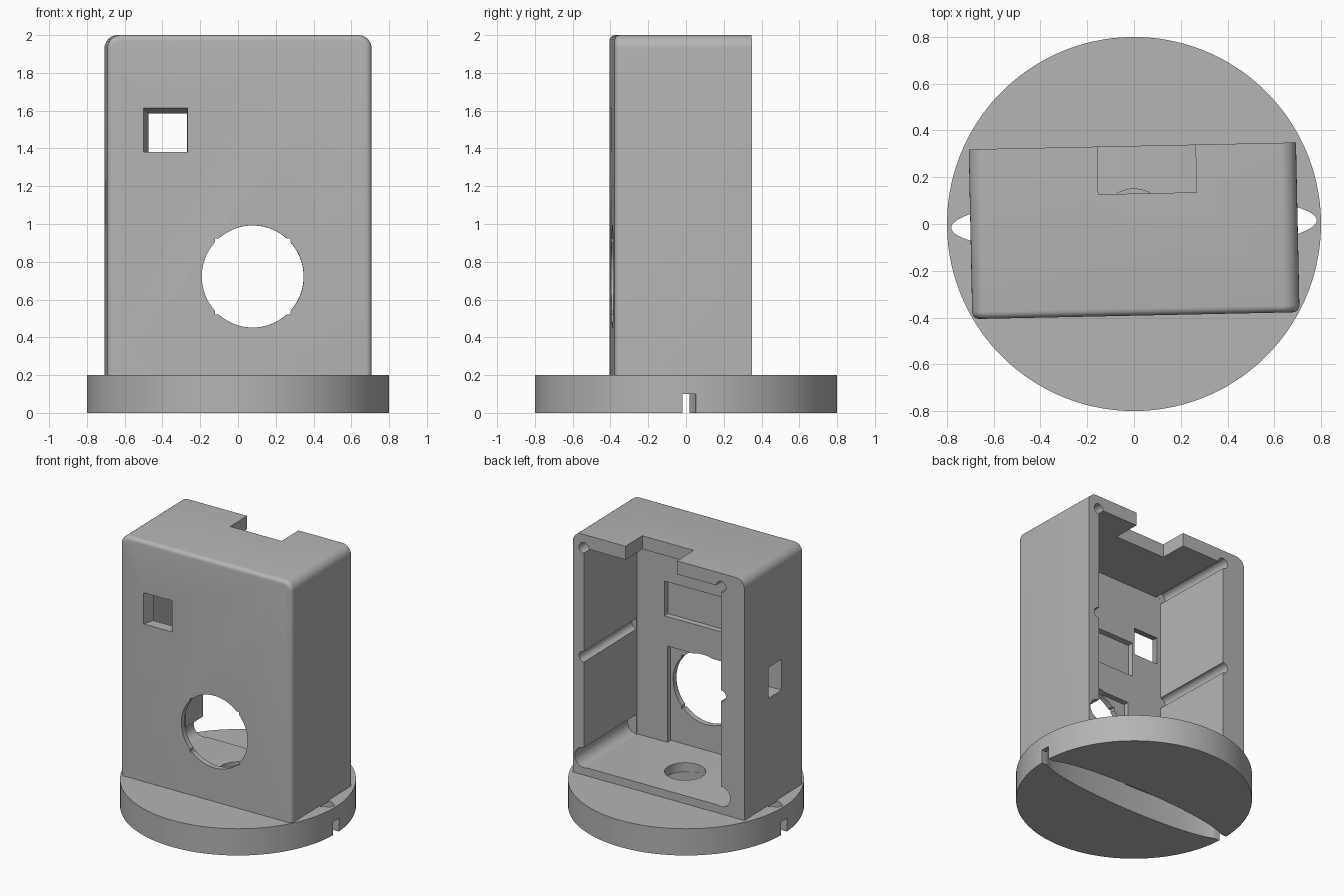
import bpy, bmesh, math
from mathutils import Matrix

if "Cube" in bpy.data.objects:
    bpy.data.objects.remove(bpy.data.objects["Cube"], do_unlink=True)

TURN = math.radians(1.2)      # the housing sits slightly turned on its base

grey = bpy.data.materials.new("plain grey")
grey.use_nodes = True
grey.diffuse_color = (0.46, 0.46, 0.46, 1)
grey.node_tree.nodes["Principled BSDF"].inputs["Base Color"].default_value = grey.diffuse_color


def to_object(bm, name):
    bmesh.ops.recalc_face_normals(bm, faces=bm.faces)
    mesh = bpy.data.meshes.new(name)
    bm.to_mesh(mesh)
    bm.free()
    mesh.materials.append(grey)
    ob = bpy.data.objects.new(name, mesh)
    bpy.context.collection.objects.link(ob)
    return ob


def block_bm(x, y, z):
    """Box between (low, high) pairs."""
    bm = bmesh.new()
    bmesh.ops.create_cube(bm, size=1)
    for v in bm.verts:
        v.co = [lo + (hi - lo) * (c + 0.5) for c, (lo, hi) in zip(v.co, (x, y, z))]
    return bm


def block(name, x, y, z):
    return to_object(block_bm(x, y, z), name)


def cylinder(name, centre, rx, ry, depth, along_y=False, sides=64):
    bm = bmesh.new()
    bmesh.ops.create_cone(bm, cap_ends=True, segments=sides, radius1=1, radius2=1, depth=depth)
    m = Matrix.Translation(centre)
    if along_y:
        m = m @ Matrix.Rotation(math.pi / 2, 4, 'X')
    bmesh.ops.transform(bm, matrix=m @ Matrix.Diagonal((rx, ry, 1, 1)), verts=bm.verts)
    return to_object(bm, name)


def cut(target, cutter):
    mod = target.modifiers.new("cut", 'BOOLEAN')
    mod.operation, mod.solver, mod.object = 'DIFFERENCE', 'EXACT', cutter
    bpy.context.view_layer.objects.active = target
    bpy.ops.object.modifier_apply(modifier=mod.name)
    bpy.data.objects.remove(cutter, do_unlink=True)


# Housing shell: rounded top corners, small round along the front edges
BACK, FRONT, INNER = 0.334, -0.392, -0.311
bm = block_bm((-0.7, 0.7), (FRONT, BACK), (0.19, 2.0))
corners = [e for e in bm.edges if all(v.co.z > 1.9 for v in e.verts)
           and abs(e.verts[0].co.x - e.verts[1].co.x) < 0.01]
bmesh.ops.bevel(bm, geom=corners, offset=0.07, segments=8, profile=0.5, affect='EDGES')
rim = [e for e in bm.edges if all(v.co.y < FRONT + 0.01 for v in e.verts)
       and max(v.co.z for v in e.verts) > 0.3]
bmesh.ops.bevel(bm, geom=rim, offset=0.03, segments=5, profile=0.5, affect='EDGES')
housing = to_object(bm, "housing")

# Interior, open at the back
LEFT, RIGHT, FLOOR, CEIL = 0.61, -0.51, 0.26, 1.9
cut(housing, block("cavity", (RIGHT, LEFT), (INNER, 0.5), (FLOOR, CEIL)))
for x in (LEFT, RIGHT):
    # screw channels at the top and middle, wide round corners at the bottom
    for z, r in ((CEIL, 0.04), (1.085, 0.04), (FLOOR + 0.07, 0.075)):
        cut(housing, cylinder("channel", (x, 0.1, z), r, r, 2 * (0.1 - INNER) - 0.002, True, 24))

# Notch in the back of the roof
cut(housing, block("roof_notch", (-0.15, 0.27), (0.13, 0.5), (1.8, 2.1)))

# Round front opening with square corners that just break its edge
cx, cz = 0.07, 0.722
cut(housing, block("inner_recess", (cx - 0.29, cx + 0.29), (-0.351, -0.25), (FLOOR, 0.98)))
cut(housing, cylinder("round_opening", (cx, -0.39, cz), 0.27, 0.27, 0.3, True, 72))
cut(housing, block("square_corners", (cx - 0.2, cx + 0.2), (-0.5, -0.25), (cz - 0.2, cz + 0.2)))

# Shallow recess inside the front wall
cut(housing, block("display_recess", (-0.26, 0.385), (-0.355, -0.25), (1.2, 1.46)))

# Tapered square window
bm = block_bm((-0.515, -0.275), (-0.41, -0.3), (1.38, 1.62))
for v in bm.verts:
    if v.co.y > -0.35:
        v.co.x = -0.478 if v.co.x < -0.4 else -0.278
        v.co.z = min(v.co.z, 1.58)
cut(housing, to_object(bm, "window"))

# Blind pocket in the thick side wall, and the cable hole in the floor
cut(housing, block("side_pocket", (-0.8, -0.58), (-0.12, 0.04), (1.0, 1.23)))
cut(housing, cylinder("cable_hole", (0, 0.01, 0.2), 0.14, 0.14, 0.4))

# Round base with a lens-shaped opening and a straight channel below
base = cylinder("base", (0, 0, 0.1), 0.8, 0.8, 0.2, sides=128)
cut(base, cylinder("lens_opening", (0, 0, 0.1), 0.782, 0.128, 0.5, sides=96))
cut(base, block("under_channel", (-1, 1), (-0.035, 0.035), (-0.1, 0.1)))

for ob in (housing, base):
    ob.data.transform(Matrix.Rotation(TURN, 4, 'Z'))
    bpy.ops.object.select_all(action='DESELECT')
    ob.select_set(True)
    bpy.context.view_layer.objects.active = ob
    bpy.ops.object.shade_smooth_by_angle(angle=math.radians(30))
